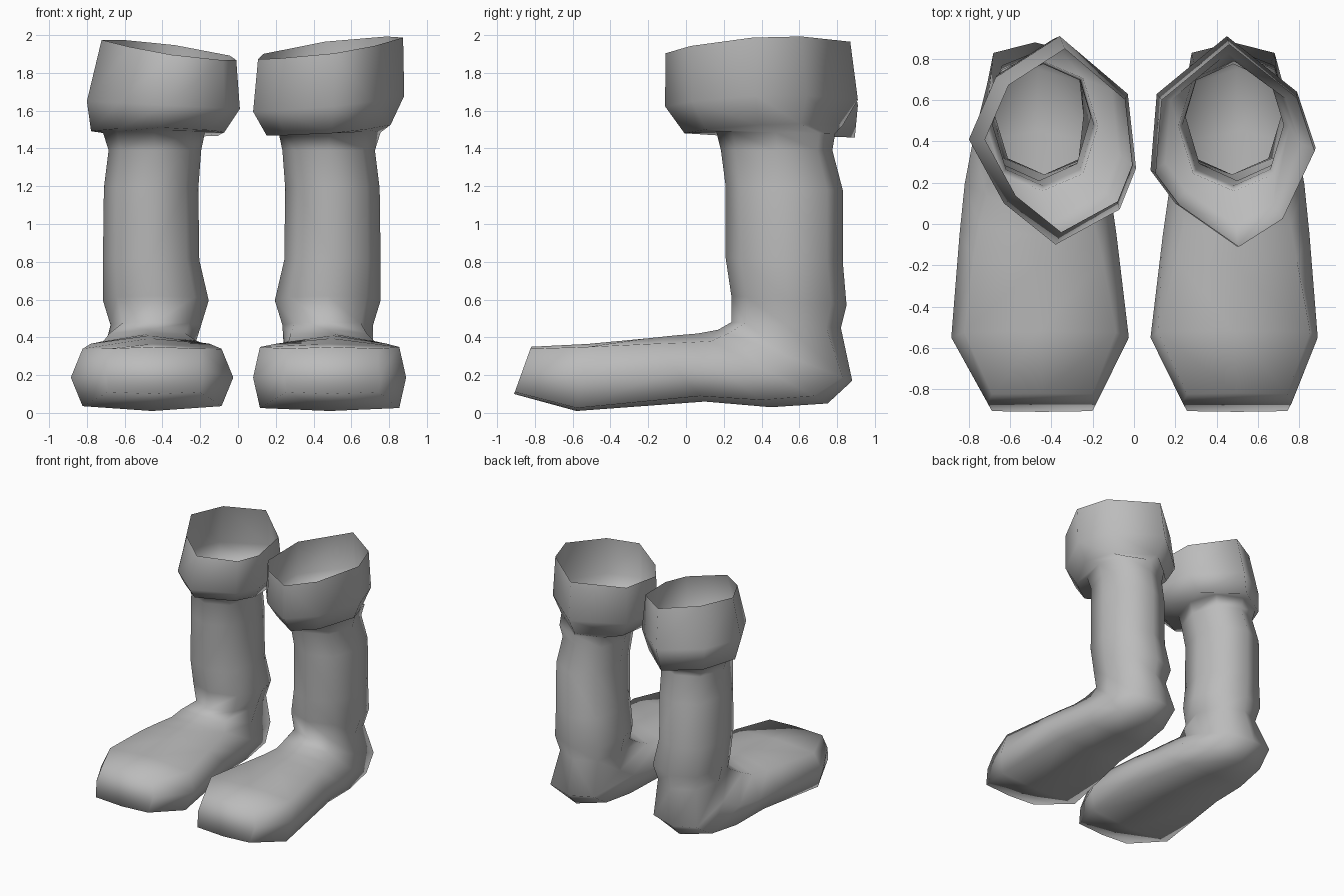
import bpy, bmesh, math

cube = bpy.data.objects.get("Cube")
if cube:
    bpy.data.objects.remove(cube, do_unlink=True)

grey = bpy.data.materials.new("plain grey")
grey.use_nodes = True
grey.diffuse_color = (0.5, 0.5, 0.5, 1)
bsdf = grey.node_tree.nodes["Principled BSDF"]
bsdf.inputs["Base Color"].default_value = (0.5, 0.5, 0.5, 1)
bsdf.inputs["Roughness"].default_value = 0.8

SIDES = 8
MIDDLE = 0.04       # the pair mirrors about this x
CX, CY = 0.44, 0.40  # centre of the cuff


def power(v, e):
    return math.copysign(abs(v) ** e, v) if abs(v) > 1e-6 else 0.0


def section(front, back, cx, hw, e=0.9):
    """Rounded section between a front/top and a back/bottom point (y, z)."""
    points = []
    for i in range(SIDES):
        a = 2 * math.pi * i / SIDES
        t = (1 - power(math.cos(a), e)) / 2
        points.append((cx + hw * power(math.sin(a), e),
                       front[0] + (back[0] - front[0]) * t,
                       front[1] + (back[1] - front[1]) * t))
    return points


def cuff_ring(plan, scale, z, dx=0.0, dy=0.0, tilt_x=0.0, tilt_y=0.0):
    """Cuff outline scaled about its centre, lying on a tilted plane."""
    points = []
    for px, py in plan:
        x, y = scale * (px - CX), scale * (py - CY)
        points.append((CX + dx + x, CY + dy + y, z + tilt_x * x + tilt_y * y))
    return points


def boot(name, side, rings):
    """Single-walled skin through all rings, open at the top."""
    bm = bmesh.new()
    loops = [[bm.verts.new((MIDDLE + side * x, y, z)) for x, y, z in r] for r in rings]
    for a, b in zip(loops, loops[1:]):
        for i in range(SIDES):
            j = (i + 1) % SIDES
            bm.faces.new((a[i], a[j], b[j], b[i]))
    bm.faces.new(loops[-1])   # toe end
    bmesh.ops.recalc_face_normals(bm, faces=bm.faces)
    mesh = bpy.data.meshes.new(name)
    bm.to_mesh(mesh)
    bm.free()
    mesh.materials.append(grey)
    mesh.shade_smooth()
    bpy.context.collection.objects.link(bpy.data.objects.new(name, mesh))


def lower_boot(lean, heel, swing, width, sole_e):
    """Shaft, heel and foot; lean, heel and swing move them outward."""
    return [
        section((0.16, 1.49), (0.79, 1.48), 0.445 + lean, 0.27),
        section((0.185, 1.39), (0.775, 1.39), 0.44 + lean, 0.245),
        section((0.21, 1.2), (0.83, 1.18), 0.46 + lean, 0.25),
        section((0.21, 0.82), (0.83, 0.8), 0.46 + lean, 0.255),
        section((0.24, 0.62), (0.85, 0.57), 0.435 + lean, 0.28),
        section((0.24, 0.48), (0.82, 0.45), 0.435 + lean, 0.24),
        section((0.17, 0.44), (0.88, 0.17), heel, 0.235, 0.45),
        section((0.06, 0.42), (0.75, 0.05), 0.455 + swing, 0.29 + width, 0.7),
        section((-0.06, 0.41), (0.45, 0.03), 0.46 + swing, 0.325 + width, 0.65),
        section((-0.2, 0.395), (0.1, 0.06), 0.455 + swing, 0.355 + width, 0.55),
        section((-0.52, 0.365), (-0.58, 0.01), 0.445 + swing, 0.405 + width, sole_e),
        section((-0.82, 0.35), (-0.91, 0.1), 0.46 + swing / 2, 0.265, 0.25),
    ]


# cuff outlines, from the front round the outer side
left_plan = [(0.46, -0.11), (0.68, 0.03), (0.84, 0.37), (0.75, 0.64),
             (0.41, 0.91), (0.07, 0.63), (0.04, 0.26), (0.16, 0.10)]
right_plan = [(0.42, -0.10), (0.67, 0.10), (0.84, 0.41), (0.71, 0.71),
              (0.40, 0.91), (0.07, 0.63), (0.03, 0.27), (0.11, 0.07)]

boot("left_boot", 1, [
    cuff_ring(left_plan, 0.96, 1.935, 0.01, -0.02, 0.14, 0.07),
    cuff_ring(left_plan, 1.0, 1.64, tilt_x=0.1, tilt_y=0.04),
    cuff_ring(left_plan, 0.82, 1.50, 0.0, 0.01, 0.08, 0.05),
] + lower_boot(0.0, 0.44, 0.0, 0.0, 0.27))

boot("right_boot", -1, [
    cuff_ring(right_plan, 0.88, 1.925, -0.03, 0.0, 0.14, 0.06),
    cuff_ring(right_plan, 1.0, 1.63, tilt_x=0.05),
    cuff_ring(right_plan, 0.87, 1.485, 0.03, 0.05, 0.02, -0.06),
] + lower_boot(0.04, 0.52, 0.05, 0.025, 0.45))
